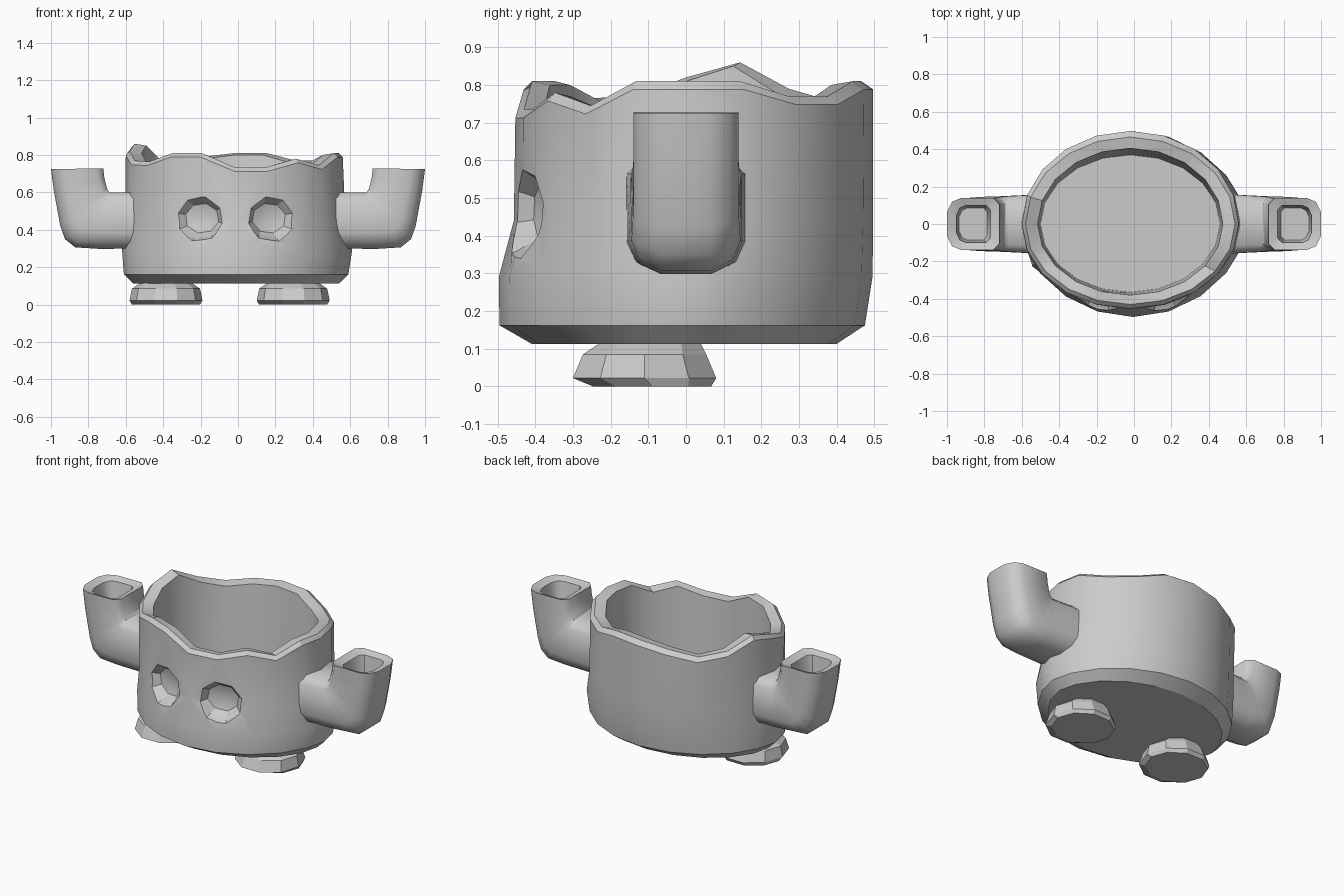
import bpy, bmesh
from math import sin, cos, pi, radians
from mathutils import Vector, Matrix

if "Cube" in bpy.data.objects:
    bpy.data.objects.remove(bpy.data.objects["Cube"])


def loft(name, rings):
    """Skin a list of equal-length point rings and cap both ends."""
    bm = bmesh.new()
    rows = [[bm.verts.new(p) for p in ring] for ring in rings]
    n = len(rows[0])
    for a, b in zip(rows, rows[1:]):
        for i in range(n):
            j = (i + 1) % n
            bm.faces.new((a[i], a[j], b[j], b[i]))
    bm.faces.new(rows[0][::-1])
    bm.faces.new(rows[-1])
    bmesh.ops.recalc_face_normals(bm, faces=bm.faces[:])
    mesh = bpy.data.meshes.new(name)
    bm.to_mesh(mesh)
    bm.free()
    obj = bpy.data.objects.new(name, mesh)
    bpy.context.collection.objects.link(obj)
    return obj


def activate(obj):
    bpy.ops.object.select_all(action='DESELECT')
    obj.select_set(True)
    bpy.context.view_layer.objects.active = obj


def smooth(obj, angle=30):
    activate(obj)
    bpy.ops.object.shade_smooth_by_angle(angle=radians(angle))


# Body: oval cup with a wavy broken rim, heights given every 18 degrees from +x
rim = [.81, .81, .77, .77, .81, .81, .79, .76, .79, .86,
       .82, .77, .765, .81, .81, .735, .735, .78, .745, .81]


def oval(cx, a, front, back, z=None, drop=0.0, pinch=1.0):
    """Oval ring; pinch above 1 makes the sides more pointed."""
    pts = []
    for i, h in enumerate(rim):
        t = 2 * pi * i / len(rim)
        y = abs(sin(t)) ** pinch * (back if sin(t) > 0 else -front)
        pts.append((cx + a * cos(t), y, h - drop if z is None else z))
    return pts


body = loft("cup_body", [
    oval(-.01, .55, .41, .40, z=.113, pinch=1.1),
    oval(-.01, .60, .495, .475, z=.162, pinch=1.15),
    oval(-.005, .615, .497, .495, z=.29, pinch=1.2),
    oval(-.015, .59, .457, .497, z=.44, pinch=1.1),
    oval(-.02, .58, .453, .497, drop=.022),
    oval(-.02, .56, .43, .465),
    oval(-.02, .495, .38, .405, drop=.01),
    oval(-.02, .48, .365, .37, z=.30),
])

# Eye sockets: faceted rims around shallow bowls, cut along the curved front
for side, cx in ((-1, -.207), (1, .18)):
    turn = Matrix.Rotation(side * radians(16), 3, 'Z')
    centre = Vector((cx, -.432, .462))
    rings = []
    for depth, r in ((-.12, .17), (0, .132), (.03, .108), (.055, .088), (.066, .05)):
        rings.append([centre + turn @ Vector((
            side * 1.08 * r * cos(k * pi / 4 + .25), depth,
            .92 * r * sin(k * pi / 4 + .25))) for k in range(8)])
    cutter = loft("eye_cutter", rings)
    cutter.hide_render = True
    mod = body.modifiers.new("eye_socket", 'BOOLEAN')
    mod.operation = 'DIFFERENCE'
    mod.solver = 'EXACT'
    mod.object = cutter
    activate(body)
    bpy.ops.object.modifier_apply(modifier=mod.name)
    bpy.data.objects.remove(cutter)
smooth(body)

# Arms: bent stubs, hollow at the top; section runs from elbow crease to outside
section = [(0, -.75), (.12, -1), (.72, -1), (.9, -.85), (1, -.45), (1, 0),
           (1, .45), (.9, .85), (.72, 1), (.12, 1), (0, .75)]
arm_path = [  # inner point, outer point, half width
    ((.51, .60), (.51, .30), .158),
    ((.67, .60), (.74, .298), .148),
    ((.685, .60), (.87, .306), .145),
    ((.69, .605), (.925, .35), .142),
    ((.70, .62), (.95, .42), .14),
    ((.715, .68), (.985, .61), .14),
    ((.72, .728), (1.0, .725), .14),
    ((.768, .71), (.95, .71), .10),
    ((.785, .61), (.935, .61), .085),
]
for label, side in (("left", -1), ("right", 1)):
    rings = []
    for inner, outer, w in arm_path:
        p, q = Vector(inner), Vector(outer)
        ring = []
        for t, v in section:
            x, z = p.lerp(q, t)
            ring.append((side * x, v * w, z))
        rings.append(ring)
    smooth(loft(label + "_arm", rings), 48)

# Feet: chunky faceted pads
for label, cx in (("left", -.385), ("right", .295)):
    rings = []
    for z, rx, ry, dy in ((0, .182, .165, .02), (.022, .195, .2, 0),
                          (.085, .182, .172, 0), (.125, .125, .13, .02)):
        rings.append([(cx + rx * cos(k * pi / 5), -.11 + dy + ry * sin(k * pi / 5), z)
                      for k in range(10)])
    loft(label + "_foot", rings)
